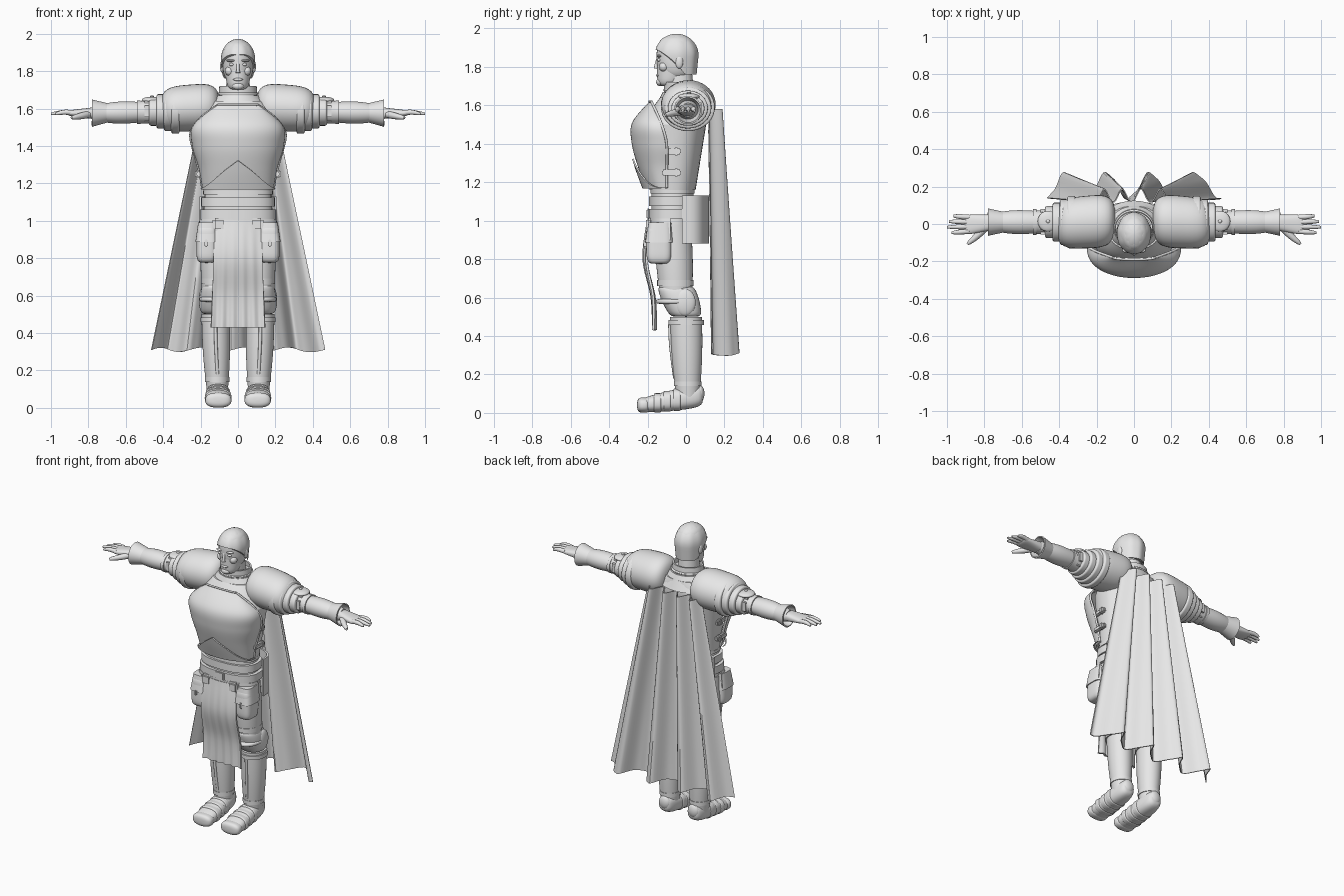
import bpy, bmesh, math
from math import sin, cos, pi, radians
from mathutils import Vector, Matrix

cube = bpy.data.objects.get("Cube")
if cube:
    bpy.data.objects.remove(cube)

GREY = (.8, .8, .8, 1)
grey = bpy.data.materials.new("plain_grey")
grey.use_nodes = True
grey.diffuse_color = GREY
grey.node_tree.nodes["Principled BSDF"].inputs["Base Color"].default_value = GREY


def finish(name, bm, mirror):
    bmesh.ops.recalc_face_normals(bm, faces=bm.faces)
    mesh = bpy.data.meshes.new(name)
    bm.to_mesh(mesh)
    bm.free()
    mesh.materials.append(grey)
    mesh.shade_smooth()
    mesh.set_sharp_from_angle(angle=radians(40))
    thing = bpy.data.objects.new(name, mesh)
    bpy.context.collection.objects.link(thing)
    if mirror:
        thing.modifiers.new("other_side", 'MIRROR')


def sheet(name, point, columns, rows, thick=0, wrap=False, cap=False, mirror=False):
    """Surface point(u, v) with u and v running from zero to one."""
    bm = bmesh.new()
    count = columns if wrap else columns + 1
    grid = [[bm.verts.new(point(i / columns, j / rows)) for i in range(count)] for j in range(rows + 1)]
    for low, high in zip(grid, grid[1:]):
        for i in range(columns):
            k = (i + 1) % count
            bm.faces.new((low[i], low[k], high[k], high[i]))
    if cap:
        bm.faces.new(grid[0])
        bm.faces.new(grid[-1])
    if thick:
        bmesh.ops.recalc_face_normals(bm, faces=bm.faces)
        bmesh.ops.solidify(bm, geom=bm.faces[:], thickness=thick)
    finish(name, bm, mirror)


def spline(keys, t):
    """Catmull-Rom blend of the keys, t from zero to one."""
    last = len(keys) - 1
    i = min(int(t * last), last - 1)
    t = t * last - i
    a, b, c, d = (Vector(keys[max(0, min(last, i + k))]) for k in (-1, 0, 1, 2))
    return b + t / 2 * (c - a + t * (2 * a - 5 * b + 4 * c - d + t * (3 * (b - c) + d - a)))


def part(name, axis, start, end, size, end_size=None, bulge=0, boxy=2, dome=0, thick=0, mirror=False):
    """Tapered solid with elliptic sections square to the axis; dome rounds its ends."""
    start, end, size = Vector(start), Vector(end), Vector(size)
    end_size = Vector(end_size or size)
    first, second = [i for i in range(3) if i != "xyz".index(axis)]

    def point(u, v):
        t = (1 - cos(pi * v)) / 2 if dome else v
        close = max(.02, (1 - abs(2 * t - 1) ** dome) ** (1 / dome)) if dome else 1
        radius = (size.lerp(end_size, t) + Vector((bulge, bulge)) * sin(pi * t)) * close
        spot = start.lerp(end, t)
        for i, r, wave in ((first, radius.x, cos(2 * pi * u)), (second, radius.y, sin(2 * pi * u))):
            spot[i] += r * math.copysign(abs(wave) ** (2 / boxy), wave)
        return spot
    sheet(name, point, 36, 18, thick, True, not thick, mirror)


def band(name, axis, centre, size, width, **options):
    step = Vector([width / 2 if a == axis else 0 for a in "xyz"])
    part(name, axis, Vector(centre) - step, Vector(centre) + step, size, **options)


def ball(name, centre, size, mirror=False):
    band(name, 'z', centre, size[:2], 2 * size[2], dome=2, mirror=mirror)


def box(name, centre, size, mirror=False, bevel=.006):
    bm = bmesh.new()
    bmesh.ops.create_cube(bm, size=1)
    bm.transform(Matrix.Translation(centre) @ Matrix.Diagonal((*size, 1)))
    bmesh.ops.bevel(bm, geom=bm.edges[:], offset=bevel, segments=2, affect='EDGES')
    finish(name, bm, mirror)


def tube(name, path, thickness, tip=None, mirror=False):
    """Round bar through the path, narrowing to the tip radius."""
    tip = tip or thickness
    way = (Vector(path[-1]) - Vector(path[0])).normalized()
    side = way.cross(Vector((0, 0, 1)) if abs(way.z) < .9 else Vector((1, 0, 0))).normalized()
    rise = side.cross(way)

    def point(u, v):
        turn = 2 * pi * u
        radius = thickness + (tip - thickness) * v ** 3
        return spline(path, v) + radius * (side * cos(turn) + rise * sin(turn))
    sheet(name, point, 12, 16, wrap=True, cap=True, mirror=mirror)


# Joints of the left side
SHOULDER, ELBOW, WRIST = Vector((.3, .01, 1.59)), Vector((.53, .01, 1.58)), Vector((.78, .01, 1.575))
HIP, KNEE, ANKLE = Vector((.1, -.07, .98)), Vector((.12, -.05, .58)), Vector((.11, .01, .08))
CALF = Vector((.12, 0, .5))

# Head and face
part("skull", 'z', (0, -.05, 1.73), (0, -.05, 1.965), (.08, .1), (.085, .105), dome=2.8)
part("jaw", 'z', (0, -.09, 1.7), (0, -.05, 1.86), (.055, .06), (.08, .1), dome=5)
part("neck", 'z', (0, -.02, 1.6), (0, -.04, 1.78), (.07, .07), (.06, .07))
tube("nose", [(0, -.14, 1.86), (0, -.155, 1.81), (0, -.155, 1.79)], .008, .014)
ball("mouth", (0, -.146, 1.755), (.026, .01, .008))
ball("chin", (0, -.135, 1.72), (.03, .02, .02))
ball("eye", (.034, -.14, 1.835), (.014, .01, .008), mirror=True)
ball("brow", (.036, -.14, 1.856), (.027, .014, .007), mirror=True)
ball("cheek", (.045, -.115, 1.8), (.025, .025, .025), mirror=True)
ball("ear", (.084, -.035, 1.825), (.012, .02, .034), mirror=True)


def hair(u, v):
    turn = 2 * pi * u
    back = min(1, .7 * (1 + sin(turn)))
    hairline = 1.89 - .13 * back ** 1.5
    z = hairline + (1.972 - hairline) * sin(v * pi / 2)
    width = math.sqrt(max(.001, 1 - max(0, (z - 1.86) / .112) ** 2)) * min(1, 1 + .9 * (z - 1.86))
    width *= 1 + .012 * sin(9 * turn)
    return (.092 * width * cos(turn), -.05 + .114 * width * sin(turn), z)


sheet("hair", hair, 48, 14, wrap=True, cap=True)

# Torso, yoke and collar
part("backplate", 'z', (0, -.07, 1.16), (0, -.05, 1.5), (.185, .12), (.225, .155), boxy=2.4)
part("upper_back", 'z', (0, -.05, 1.5), (0, -.02, 1.64), (.225, .155), (.14, .115), bulge=.012, boxy=2.4)
part("yoke", 'z', (0, -.02, 1.58), (0, -.02, 1.67), (.19, .145), (.11, .1))
part("collar", 'z', (0, -.02, 1.63), (0, -.025, 1.72), (.105, .095), (.1, .09), thick=.01)
band("collar_rim", 'z', (0, -.02, 1.68), (.108, .098), .02, dome=4)

# Breastplate keys: height, half width, rear edge, front
BREAST = [(1.17, .19, -.1, -.21), (1.28, .21, -.1, -.25), (1.4, .245, -.1, -.282),
          (1.51, .24, -.13, -.28), (1.62, .11, -.18, -.19)]


def breast(u, v, grow=0):
    z, width, rear, front = spline(BREAST, v)
    turn = pi * u
    return ((width + grow) * cos(turn), rear + (front - grow - rear) * sin(turn) ** .8, z)


def waist_plate(u, v):
    peak = .34 * (1 - abs(cos(pi * u)))
    return breast(u, v * peak, .009)


sheet("breastplate", breast, 40, 30, thick=.012)
sheet("waist_plate", waist_plate, 40, 10, thick=.008)
tube("breastplate_side_edge", [breast(0, v / 6) for v in range(7)], .007, mirror=True)
tube("breastplate_top_edge", [breast(u / 8, 1) for u in range(9)], .006)
for label, height in (("lower", 1.25), ("upper", 1.36)):
    box(label + "_side_strap", (.21, -.075, height), (.025, .1, .03), mirror=True)
    box(label + "_side_buckle", (.215, -.05, height), (.028, .025, .04), mirror=True)

# Waist, belts and hip guard
part("waist", 'z', (0, -.07, .98), (0, -.07, 1.18), (.19, .11), (.175, .11), boxy=2.4)
part("seat", 'z', (0, -.07, .84), (0, -.07, 1.02), (.13, .08), (.19, .11), boxy=2.4)
for label, height, width, reach in (("upper", 1.15, .02, .186), ("wide", 1.1, .05, .198), ("lower", 1.035, .05, .206)):
    band(label + "_belt", 'z', (0, -.07, height), (reach, reach * .62), width, boxy=2.5)
box("belt_buckle", (0, -.196, 1.035), (.07, .02, .055))
box("belt_pouch", (.1, -.19, .98), (.07, .035, .07), mirror=True, bevel=.012)


def hip_guard(u, v):
    return (.205 * cos(pi * u), -.02 + .14 * sin(pi * u) ** .6, .88 + .25 * v)


def hip_skirt(u, v):
    return ((.218 - .012 * v) * cos(pi * u), -.08 - .12 * sin(pi * u) ** .7, .9 + .11 * v)


sheet("hip_guard", hip_guard, 28, 4, thick=.012)
sheet("hip_skirt", hip_skirt, 28, 4, thick=.01)

# Front cloth hanging from the belt
CLOTH = [(-.205, 1), (-.225, .8), (-.18, .6), (-.17, .43)]


def front_cloth(u, v):
    y, z = spline(CLOTH, v)
    across = 2 * u - 1
    fold = .025 * across ** 2 * (1 - v) + .007 * v * cos(5 * pi * across)
    return (across * (.125 + .018 * v), y + fold, z)


sheet("front_cloth", front_cloth, 30, 20, thick=.012)

# Thigh pouches
part("thigh_pouch", 'z', (.168, -.14, .775), (.165, -.14, .98), (.055, .066), boxy=3.5, dome=5, mirror=True)
part("pouch_flap", 'z', (.167, -.14, .885), (.163, -.135, .99), (.061, .073), (.05, .06), boxy=3.5, mirror=True)
box("pouch_clasp", (.17, -.213, .88), (.02, .014, .04), mirror=True)

# Legs
part("thigh", 'z', KNEE, HIP, (.07, .08), (.095, .095), bulge=.008, mirror=True)
band("thigh_band", 'z', KNEE.lerp(HIP, .24), (.083, .095), .03, mirror=True)
part("knee_guard", 'z', CALF, KNEE.lerp(HIP, .2), (.075, .08), (.075, .095), bulge=.01, boxy=2.3, dome=8, mirror=True)
band("knee_band", 'z', KNEE, (.086, .106), .03, dome=4, mirror=True)
ball("knee_wing", (.187, -.005, .575), (.022, .055, .07), mirror=True)
part("greave", 'z', ANKLE, CALF, (.055, .06), (.075, .083), bulge=.007, mirror=True)
band("greave_rim", 'z', CALF.lerp(ANKLE, .07), (.082, .093), .025, mirror=True)
band("ankle_rim", 'z', ANKLE.lerp(CALF, .17), (.065, .072), .025, mirror=True)
tube("shin_ridge", [(.11, -.058, .18), (.118, -.078, .34), (.12, -.084, .46)], .009, mirror=True)

# Feet
HEEL, TOE = Vector((.108, .088, .09)), Vector((.105, -.25, .036))
part("boot", 'y', HEEL, TOE, (.052, .06), (.068, .036), bulge=.005, boxy=2.5, dome=5, mirror=True)
for i in range(3):
    band(f"foot_plate_{i}", 'y', HEEL.lerp(TOE, .4 + .15 * i), (.066 + .003 * i, .058 - .004 * i), .04,
         boxy=2.5, dome=8, mirror=True)
band("toe_cap", 'y', HEEL.lerp(TOE, .91), (.07, .04), .07, boxy=2.5, dome=3, mirror=True)
ball("heel_cap", (.108, .072, .1), (.04, .024, .045), mirror=True)

# Shoulders
part("pauldron", 'x', (.1, .02, 1.61), (.415, 0, 1.595), (.145, .13), (.135, .12), dome=3.5, mirror=True)
for i in range(4):
    reach = .14 - .018 * i
    centre = SHOULDER.lerp(ELBOW, .15 + .17 * i)
    band(f"shoulder_lame_{i}", 'x', centre, (reach, reach * .88), .05, dome=7, mirror=True)

# Arms
part("upper_arm", 'x', SHOULDER, ELBOW, (.07, .07), (.062, .06), mirror=True)
box("elbow_guard", (.475, .012, 1.585), (.1, .135, .11), mirror=True, bevel=.025)
ball("elbow_disc", (.46, .015, 1.645), (.055, .055, .018), mirror=True)
ball("elbow_rivet", (.46, .015, 1.664), (.01, .01, .006), mirror=True)
band("elbow_ring", 'x', ELBOW, (.069, .062), .02, mirror=True)
part("vambrace", 'x', ELBOW, WRIST, (.06, .055), (.04, .036), bulge=.012, mirror=True)
part("glove_cuff", 'x', ELBOW.lerp(WRIST, .65), WRIST, (.054, .05), (.073, .073), thick=.008, mirror=True)

# Hands
part("palm", 'x', (.74, .01, 1.575), (.91, -.005, 1.575), (.04, .035), (.055, .015), boxy=2.5, dome=6, mirror=True)
for i, tip in enumerate((.965, .99, 1, .975)):
    y = .036 - .025 * i
    tube(f"finger_{i}", [(.88, y, 1.577), (.93, y * 1.1, 1.58), (tip, y * 1.2, 1.571)], .014, .006, mirror=True)
tube("thumb", [(.8, -.025, 1.568), (.84, -.065, 1.56), (.89, -.107, 1.55)], .019, .007, mirror=True)


# Cape, gathered towards the top, with four deep folds
def cape(u, v):
    across = 2 * u - 1
    phase = 4 * pi * (across + 1) + .8 * (1 - across ** 4)
    depth = .5 - .5 * cos(phase) + .06 * sin(3 * phase) * v
    y = .12 + .02 * v + depth * (.07 + .065 * v)
    return (across * (.2 + .265 * v), y, 1.58 - 1.27 * v + .012 * v * sin(phase))


sheet("cape", cape, 96, 24, thick=.006)
